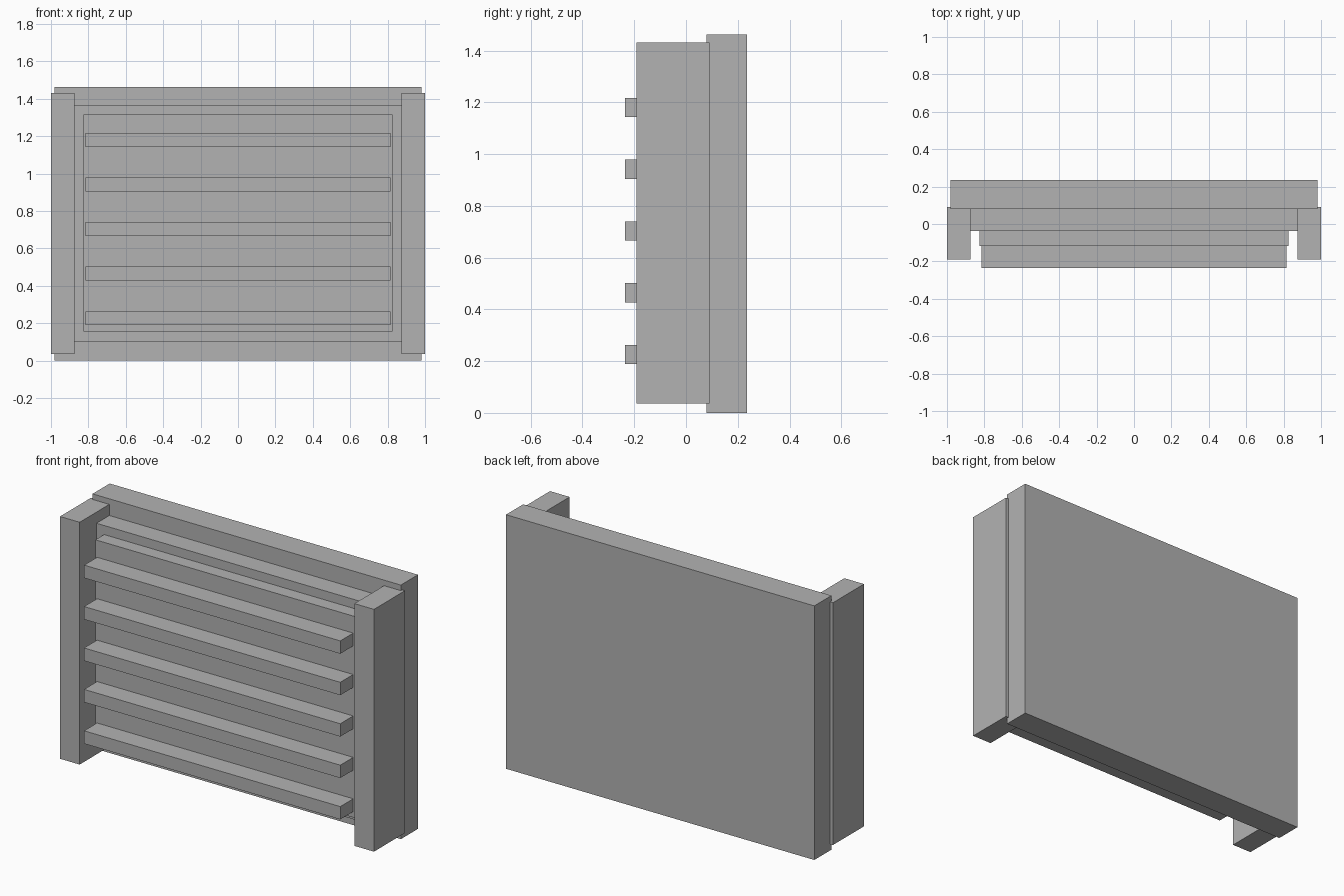
import bpy

cube = bpy.data.objects.get("Cube")
if cube:
    bpy.data.objects.remove(cube, do_unlink=True)

# Single flat grey
GREY = (0.448, 0.448, 0.448, 1)
grey = bpy.data.materials.new("plain_grey")
grey.use_nodes = True
grey.diffuse_color = GREY
grey.node_tree.nodes["Principled BSDF"].inputs["Base Color"].default_value = GREY


def box(name, x, y, z):
    """Box spanning the given (low, high) range on each axis."""
    spans = (x, y, z)
    bpy.ops.mesh.primitive_cube_add(size=1)
    obj = bpy.context.object
    obj.name = obj.data.name = name
    for v in obj.data.vertices:
        v.co = [hi if c > 0 else lo for c, (lo, hi) in zip(v.co, spans)]
    obj.data.materials.append(grey)
    return obj


# Stacked panels, from the back to the front
box("back_panel", (-0.982, 0.982), (0.079, 0.235), (0, 1.463))
box("middle_panel", (-0.876, 0.876), (-0.038, 0.079), (0.1, 1.367))
box("front_panel", (-0.826, 0.826), (-0.117, -0.038), (0.155, 1.315))

# Upright posts on both sides
for side, x in (("left", (0.875, 1)), ("right", (-1, -0.875))):
    box(side + "_post", x, (-0.191, 0.091), (0.036, 1.431))

# Evenly spaced horizontal slats
for i in range(5):
    low = 0.189 + i * 0.2385
    box(f"slat_{i + 1}", (-0.816, 0.816), (-0.235, -0.117), (low, low + 0.074))
